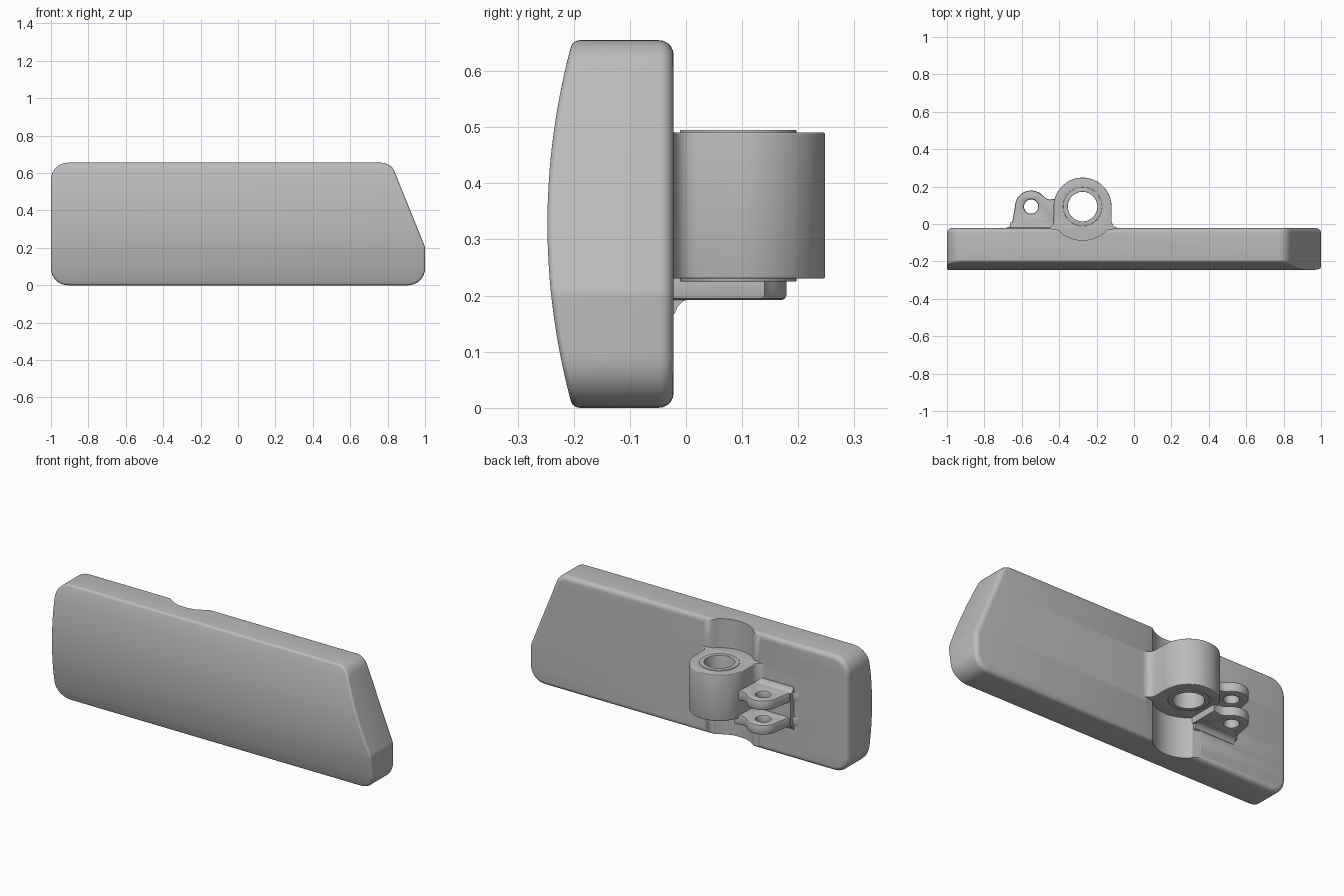
import bpy, bmesh, math
from mathutils import Vector

cube = bpy.data.objects.get("Cube")
if cube:
    bpy.data.objects.remove(cube)

# Single plain material
grey = bpy.data.materials.new("satin_grey")
grey.use_nodes = True
colour = (0.5, 0.5, 0.5, 1)
grey.diffuse_color = colour
grey.node_tree.nodes["Principled BSDF"].inputs["Base Color"].default_value = colour


def arc(cx, cy, r, start, end, steps=16):
    angles = [math.radians(start + (end - start) * i / steps) for i in range(steps + 1)]
    return [(cx + r * math.cos(a), cy + r * math.sin(a)) for a in angles]


def circle(cx, cy, r):
    return arc(cx, cy, r, 0, 360, 48)[:-1]


def rounded(corners, inset=0, steps=8):
    """Round the corners (x, z, radius) of a counter-clockwise polygon, then inset it."""
    out = []
    for i, (x, z, r) in enumerate(corners):
        p = Vector((x, z))
        a = (Vector(corners[i - 1][:2]) - p).normalized()
        b = (Vector(corners[(i + 1) % len(corners)][:2]) - p).normalized()
        half = a.angle(b) / 2
        centre = p + (a + b).normalized() * r / math.sin(half)
        start = math.atan2(a.x, -a.y)
        start = math.atan2(-a.x, a.y) if (p - centre).dot(Vector((-a.y, a.x))) < 0 else start
        n = Vector((-a.y, a.x))
        n = n if n.dot(p - centre) > 0 else -n
        start = math.atan2(n.y, n.x)
        sweep = math.pi - 2 * half
        for k in range(steps + 1):
            t = start + sweep * k / steps
            out.append(centre + Vector((math.cos(t), math.sin(t))) * (r - inset))
    return out


def bake(obj, name):
    """Turn an object with its modifiers into a clean mesh object."""
    bpy.context.view_layer.update()
    deps = bpy.context.evaluated_depsgraph_get()
    mesh = bpy.data.meshes.new_from_object(obj.evaluated_get(deps))
    bm = bmesh.new()
    bm.from_mesh(mesh)
    bmesh.ops.remove_doubles(bm, verts=bm.verts, dist=0.0002)
    bmesh.ops.recalc_face_normals(bm, faces=bm.faces)
    bm.to_mesh(mesh)
    bm.free()
    result = bpy.data.objects.new(name, mesh)
    result.matrix_world = obj.matrix_world.copy()
    bpy.data.objects.remove(obj)
    bpy.context.collection.objects.link(result)
    result.name = name
    mesh.materials.clear()
    mesh.materials.append(grey)
    for o in bpy.context.selected_objects:
        o.select_set(False)
    result.select_set(True)
    bpy.context.view_layer.objects.active = result
    bpy.ops.object.shade_smooth_by_angle(angle=math.radians(32))
    return result


def prism(name, outlines, low, high, bevel=0, segments=2, along_x=False):
    """Extrude filled outlines (the later ones are holes) with softened rims."""
    curve = bpy.data.curves.new(name, 'CURVE')
    curve.dimensions = '2D'
    curve.fill_mode = 'BOTH'
    curve.extrude = (high - low) / 2 - bevel
    curve.bevel_depth = bevel
    curve.bevel_resolution = segments
    curve.offset = -bevel
    for outline in outlines:
        spline = curve.splines.new('POLY')
        spline.points.add(len(outline) - 1)
        for point, (x, y) in zip(spline.points, outline):
            point.co = (x, y, 0, 1)
        spline.use_cyclic_u = True
    obj = bpy.data.objects.new(name + "_curve", curve)
    bpy.context.collection.objects.link(obj)
    middle = (low + high) / 2
    if along_x:
        obj.rotation_euler = (math.pi / 2, 0, math.pi / 2)
        obj.location.x = middle
    else:
        obj.location.z = middle
    return bake(obj, name)


# Plate: stacked rounded outlines, soft rims and a bowed front
BACK, FRONT, HEIGHT = -0.022, -0.247, 0.655
corners = [(-1, 0, 0.09), (1, 0, 0.09), (1, 0.205, 0.05),
           (0.818, HEIGHT, 0.075), (-1, HEIGHT, 0.09)]
loops = []
for face_y, r, sign in ((BACK, 0.026, -1), (FRONT, 0.012, 1)):
    rim = []
    for k in range(6):
        a = math.pi / 2 * k / 5
        rim.append((r * (1 - math.sin(a)), face_y + sign * r * (1 - math.cos(a))))
    loops += rim if sign < 0 else rim[::-1]

bm = bmesh.new()
rings = [[bm.verts.new((p.x, y, p.y)) for p in rounded(corners, inset)] for inset, y in loops]
for one, two in zip(rings, rings[1:]):
    for i in range(len(one)):
        j = (i + 1) % len(one)
        bm.faces.new((one[i], one[j], two[j], two[i]))
bm.faces.new(rings[0])
bm.faces.new(rings[-1])
for k in range(1, 20):
    bmesh.ops.bisect_plane(bm, geom=bm.verts[:] + bm.edges[:] + bm.faces[:],
                           plane_co=(0, 0, HEIGHT * k / 20), plane_no=(0, 0, 1))
for v in bm.verts:
    if v.co.y < -0.15:
        v.co.y += 0.045 * (2 * v.co.z / HEIGHT - 1) ** 2
bmesh.ops.recalc_face_normals(bm, faces=bm.faces)
mesh = bpy.data.meshes.new("plate")
bm.to_mesh(mesh)
bm.free()
plate = bpy.data.objects.new("plate_base", mesh)
bpy.context.collection.objects.link(plate)

# Clearance grooves above and below the boss, with a flared mouth
BX, BY = -0.275, 0.093
BOTTOM, TOP = 0.23, 0.491
groove = [(BX - 0.18, 0.1), (BX - 0.18, BACK + 0.001), (BX - 0.158, BACK - 0.005)]
groove += arc(BX, BY, 0.18, 224, 316, 24)
groove += [(BX + 0.158, BACK - 0.005), (BX + 0.18, BACK + 0.001), (BX + 0.18, 0.1)]
cutters = [prism("upper_groove_cutter", [groove], TOP, 0.8),
           prism("lower_groove_cutter", [groove], -0.2, BOTTOM)]
for cutter in cutters:
    cutter.hide_render = True
    mod = plate.modifiers.new("groove", 'BOOLEAN')
    mod.operation = 'DIFFERENCE'
    mod.solver = 'EXACT'
    mod.object = cutter
bake(plate, "plate")
for cutter in cutters:
    bpy.data.objects.remove(cutter)

# Pivot boss: round barrel flaring into the plate
flare = 0.04
right_side = arc(BX + 0.155 + flare, BACK + flare, flare, 270, 180, 8)
left_side = arc(BX - 0.155 - flare, BACK + flare, flare, 0, -90, 8)
under = arc(BX, BY, 0.18, 224, 316, 16)
boss = under + right_side + arc(BX, BY, 0.155, 0, 180, 40) + left_side
prism("pivot_boss", [boss, circle(BX, BY, 0.1)], BOTTOM, TOP, 0.004)
prism("pivot_bushing", [circle(BX, BY, 0.104), circle(BX, BY, 0.079)], 0.225, 0.495, 0.002)

# Pair of hinge lugs beside the boss
LX = -0.55
lug = [(-0.70, -0.03), (-0.685, -0.021), (-0.663, -0.012), (-0.65, 0.015)]
lug += arc(LX, BY, 0.086, 175, 45, 20)
lug += [(-0.472, 0.138), (-0.452, 0.13), (-0.40, 0.14), (-0.40, -0.03)]
for name, low in (("lower_lug", 0.192), ("upper_lug", 0.33)):
    prism(name, [lug, circle(LX, BY, 0.038)], low, low + 0.056, 0.009, 1)

# Filleted foot joining the lugs to the plate
foot = [(-0.03, 0.163), (-0.02, 0.168), (-0.015, 0.18), (-0.005, 0.19), (0.008, 0.194)]
foot += [(y, 0.578 - z) for y, z in reversed(foot)]
prism("lug_foot", [foot], -0.662, -0.41, along_x=True)
